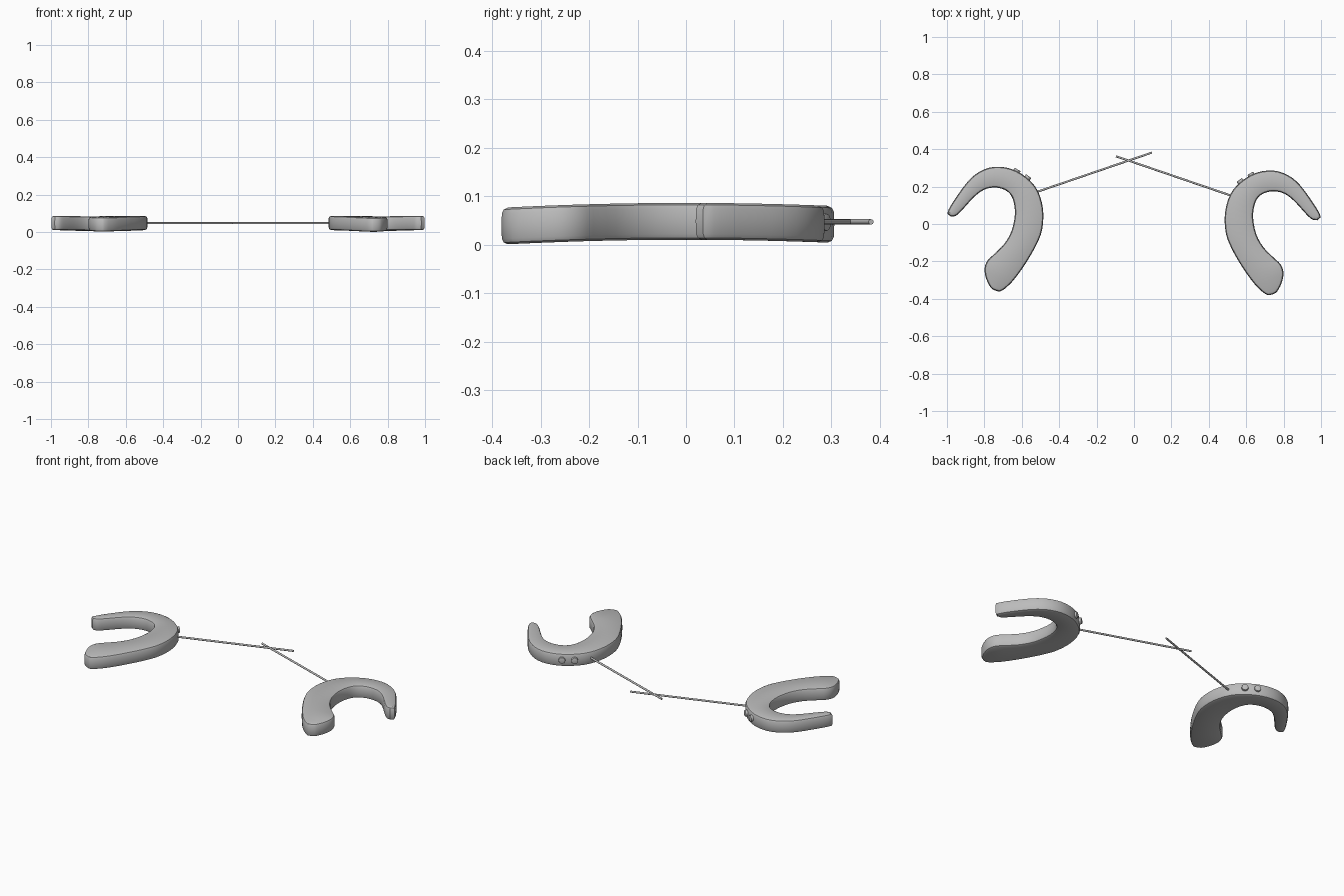
import bpy, bmesh, math
from mathutils import Vector

if "Cube" in bpy.data.objects:
    bpy.data.objects.remove(bpy.data.objects["Cube"])

grey = bpy.data.materials.new("mid_grey")
grey.diffuse_color = (0.5, 0.5, 0.5, 1)
grey.use_nodes = True
grey.node_tree.nodes["Principled BSDF"].inputs["Base Color"].default_value = grey.diffuse_color

# hook outline: matching points on the outer and inner edge, tip to lobe
OUTER = [(-.998, .055), (-.991, .078), (-.959, .131), (-.889, .227), (-.825, .28),
         (-.745, .306), (-.654, .294), (-.574, .248), (-.515, .179), (-.486, .077),
         (-.491, -.029), (-.521, -.11), (-.569, -.195), (-.612, -.259),
         (-.654, -.312), (-.692, -.347), (-.713, -.359), (-.724, -.361)]
INNER = [(-.98, .04), (-.953, .044), (-.921, .072), (-.857, .142), (-.804, .182),
         (-.75, .195), (-.702, .187), (-.665, .163), (-.644, .12), (-.637, .051),
         (-.654, -.035), (-.692, -.104), (-.745, -.158), (-.783, -.195),
         (-.799, -.238), (-.791, -.291), (-.767, -.339), (-.745, -.355)]
# side profile: (height, inset from outline)
PROFILE = [(0, .014), (.004, .005), (.012, .001), (.038, 0), (.064, .001), (.072, .005), (.076, .014)]
SIDES = (("left", 1, 0.0), ("right", -1, -.02))


def smooth_curve(pts, n=3):
    p = [Vector(q) for q in pts]
    p = [2 * p[0] - p[1]] + p + [2 * p[-1] - p[-2]]
    out = []
    for i in range(1, len(p) - 2):
        a, b, c, d = p[i - 1:i + 3]
        for k in range(n):
            t = k / n
            out.append(.5 * (2 * b + (c - a) * t + (2 * a - 5 * b + 4 * c - d) * t * t
                             + (3 * b - a - 3 * c + d) * t ** 3))
    return out + [p[-2]]


def lift(y):
    # gentle arch of the hook along its length
    return max(0, .01 - .069 * y * y)


def finish(bm, name):
    bmesh.ops.recalc_face_normals(bm, faces=bm.faces)
    me = bpy.data.meshes.new(name)
    bm.to_mesh(me)
    bm.free()
    me.materials.append(grey)
    ob = bpy.data.objects.new(name, me)
    bpy.context.collection.objects.link(ob)
    bpy.ops.object.select_all(action='DESELECT')
    ob.select_set(True)
    bpy.context.view_layer.objects.active = ob
    bpy.ops.object.shade_smooth_by_angle(angle=math.radians(35))


def hook(name, sx, dy):
    outer, inner = smooth_curve(OUTER), smooth_curve(INNER)
    n = len(outer)
    loop = outer + inner[::-1]
    m = len(loop)
    bm = bmesh.new()
    rings = []
    for z, inset in PROFILE:
        ring = []
        for i, p in enumerate(loop):
            t = (loop[(i + 1) % m] - loop[i - 1]).normalized()
            q = p + Vector((t.y, -t.x)) * inset
            ring.append(bm.verts.new((sx * q.x, q.y + dy, z + lift(q.y + dy))))
        rings.append(ring)
    for a, b in zip(rings, rings[1:]):
        for i in range(m):
            j = (i + 1) % m
            bm.faces.new((a[i], a[j], b[j], b[i]))
    # flat top and underside
    for r in (rings[0], rings[-1]):
        for i in range(n - 1):
            bm.faces.new((r[i], r[i + 1], r[m - 2 - i], r[m - 1 - i]))
    finish(bm, name)


def rod(name, a, b, radius, segs, bevel=0):
    a, b = Vector(a), Vector(b)
    d = b - a
    bm = bmesh.new()
    bmesh.ops.create_cone(bm, cap_ends=True, segments=segs, radius1=radius,
                          radius2=radius, depth=d.length)
    if bevel:
        rim = [e for e in bm.edges if all(v.co.z > 0 for v in e.verts)]
        bmesh.ops.bevel(bm, geom=rim, offset=bevel, segments=2, affect='EDGES', profile=.5)
    rot = Vector((0, 0, 1)).rotation_difference(d).to_matrix()
    for v in bm.verts:
        v.co = rot @ v.co + (a + b) / 2
    finish(bm, name)


for side, sx, dy in SIDES:
    hook(side + "_ear_hook", sx, dy)
    # thin cable stub, crossing the other near the middle
    rod(side + "_cable", (sx * -.53, .168 + dy, .047), (sx * .096, .382 + dy, .047), .0055, 12)
    # two round buttons on the outer back edge
    for k, (x, y) in enumerate(((-.628, .281), (-.570, .246))):
        nx, ny = .5 + .1 * k, .86 - .07 * k
        rod(f"{side}_button_{k + 1}",
            (sx * (x - .02 * nx), y + dy - .02 * ny, .046),
            (sx * (x + .012 * nx), y + dy + .012 * ny, .046), .018, 24, .003)
